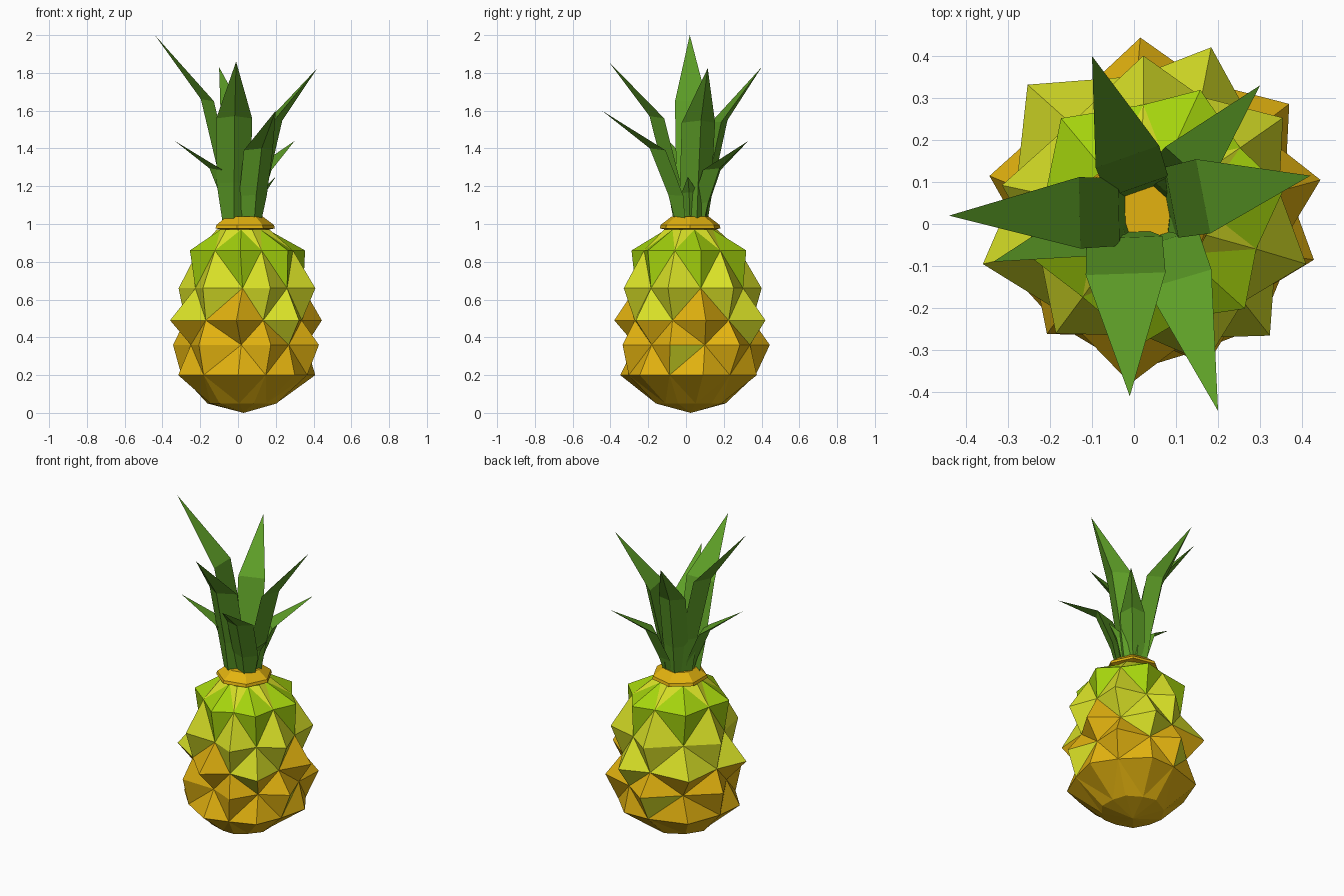
import bpy, bmesh, math
from mathutils import Vector

if "Cube" in bpy.data.objects:
    bpy.data.objects.remove(bpy.data.objects["Cube"])


def material(name, rgb):
    m = bpy.data.materials.new(name)
    m.diffuse_color = (*rgb, 1)
    m.use_nodes = True
    m.node_tree.nodes["Principled BSDF"].inputs["Base Color"].default_value = m.diffuse_color
    return m


GOLD = material("gold", (0.77, 0.45, 0.005))
YELLOW = material("yellow", (0.69, 0.75, 0.02))
LIME = material("lime", (0.37, 0.65, 0.004))
GREEN = material("leaf green", (0.11, 0.34, 0.02))


def finish(bm, name, mats):
    bmesh.ops.recalc_face_normals(bm, faces=bm.faces)
    me = bpy.data.meshes.new(name)
    bm.to_mesh(me)
    bm.free()
    for m in mats:
        me.materials.append(m)
    ob = bpy.data.objects.new(name, me)
    bpy.context.collection.objects.link(ob)
    return ob


# Fruit body: star-shaped rings whose peaks alternate, giving rows of pyramids
ANGLES = [10, 37, 69, 95, 134, 170, 198, 230, 264, 288, 314, 341]
N = len(ANGLES)
# height, peak radius, valley radius, centre x, centre y
RINGS = [(0.05, 0.19, 0.18, 0.025, 0.02), (0.20, 0.375, 0.345, 0.04, 0.025),
         (0.36, 0.40, 0.315, 0.05, 0.045), (0.49, 0.415, 0.32, 0.035, 0.033),
         (0.66, 0.375, 0.295, 0.055, 0.027), (0.86, 0.315, 0.26, 0.045, 0.025),
         (0.97, 0.145, 0.13, 0.03, 0.022)]


def is_peak(k, j):
    return (k + j) % 2 == 1


def body_colour(ring, j, above, right):
    """Each pyramid takes its colour from its row, with a few odd faces."""
    if ring <= 1:
        return 0
    if ring == 2:
        return 1 if (j in (3, 11) and right and not above) else 0
    if ring == 3:
        if above:
            return 0 if j in (0, 8) else 1
        return 1 if j == 2 or (j == 10 and not right) else 0
    if ring == 5:
        return 2
    return 1


bm = bmesh.new()
grid = []
for k, (z, peak, valley, cx, cy) in enumerate(RINGS):
    row = []
    for j, a in enumerate(ANGLES):
        r = peak if is_peak(k, j) else valley
        t = math.radians(a)
        row.append(bm.verts.new((cx + r * math.cos(t), cy + r * math.sin(t), z)))
    grid.append(row)
for k in range(len(RINGS) - 1):
    for j in range(N):
        i = (j + 1) % N
        a, b, c, d = grid[k][j], grid[k][i], grid[k + 1][i], grid[k + 1][j]
        # split each quad between its two valley corners
        if is_peak(k, j):
            tris = [((a, b, d), k, j, True, True), ((c, d, b), k + 1, i, False, False)]
        else:
            tris = [((b, c, a), k, i, True, False), ((d, a, c), k + 1, j, False, True)]
        for vs, ring, col, above, right in tris:
            bm.faces.new(vs).material_index = body_colour(ring, col, above, right)
bottom = bm.verts.new((0.03, 0.025, 0.0))
for j in range(N):
    bm.faces.new((grid[0][(j + 1) % N], grid[0][j], bottom))
bm.faces.new(grid[-1]).material_index = 2
finish(bm, "fruit_body", [GOLD, YELLOW, LIME])

# Collar under the crown
bm = bmesh.new()
SIDES = 7
rows = []
for r, z in ((0.11, 0.965), (0.165, 0.977), (0.16, 0.995), (0.10, 1.04)):
    rows.append([bm.verts.new((0.03 + r * math.cos(math.tau * i / SIDES),
                               0.022 + r * math.sin(math.tau * i / SIDES), z))
                 for i in range(SIDES)])
for lo, hi in zip(rows, rows[1:]):
    for i in range(SIDES):
        n = (i + 1) % SIDES
        bm.faces.new((lo[i], lo[n], hi[n], hi[i]))
bm.faces.new(rows[0][::-1])
bm.faces.new(rows[-1])
finish(bm, "collar", [GOLD])


# Crown leaves: flat inside, keeled outside, bent outward to a point
def leaf(name, tip, width, base):
    base = Vector((*base, 1.0))
    tip = Vector(tip)
    out = Vector((tip.x - base.x, tip.y - base.y, 0))
    reach, height = out.length, tip.z - base.z
    out.normalize()
    side = Vector((-out.y, out.x, 0))
    r0 = 0.06
    path = [(r0, 0.0, 0.6), (r0 + 0.06 * (reach - r0), 0.25, 0.95),
            (r0 + 0.29 * (reach - r0), 0.65, 1.0)]
    bm = bmesh.new()
    sections = []
    for r, h, w in path:
        p = base + out * r + Vector((0, 0, h * height))
        half, thick = width * w / 2, width * w * 0.33
        tilt = Vector((0, 0, 0.3 * thick * h))
        sections.append([bm.verts.new(q) for q in (
            p + side * half - out * thick * 0.35,
            p - side * half - out * thick * 0.35,
            p + out * thick * 0.85 + tilt)])
    for s, t in zip(sections, sections[1:]):
        for i in range(3):
            n = (i + 1) % 3
            bm.faces.new((s[i], s[n], t[n], t[i]))
    end = bm.verts.new(tip)
    for i in range(3):
        bm.faces.new((sections[-1][i], sections[-1][(i + 1) % 3], end))
    bm.faces.new(sections[0])
    finish(bm, name, [GREEN])


MID = (0.03, 0.03)
LEAVES = [((-0.44, 0.02, 2.0), 0.17, MID), ((-0.01, -0.41, 1.86), 0.19, (-0.025, 0.03)),
          ((0.42, 0.115, 1.825), 0.18, (0.03, 0.04)), ((-0.10, 0.40, 1.83), 0.16, MID),
          ((0.20, -0.445, 1.60), 0.16, (0.06, 0.03)), ((0.30, 0.33, 1.44), 0.14, MID),
          ((-0.335, -0.09, 1.44), 0.13, MID), ((0.20, 0.01, 1.25), 0.09, MID)]
for i, (tip, width, base) in enumerate(LEAVES):
    leaf(f"crown_leaf_{i + 1}", tip, width, base)
